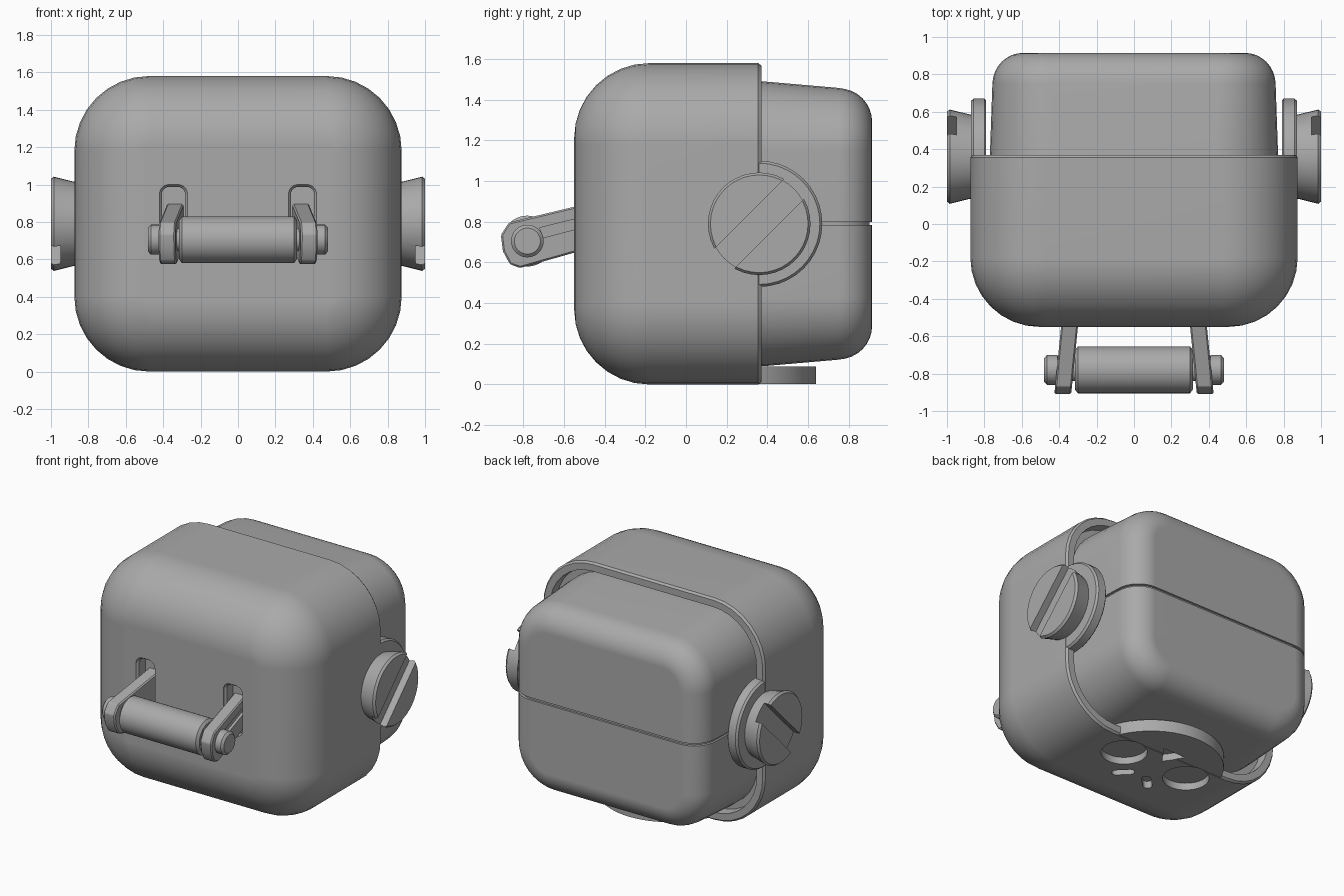
import bpy, bmesh, math
from mathutils import Vector

cube = bpy.data.objects.get("Cube")
if cube:
    bpy.data.objects.remove(cube, do_unlink=True)

GREY = (0.4, 0.4, 0.4, 1)
metal = bpy.data.materials.new("plain grey")
metal.use_nodes = True
metal.diffuse_color = GREY
metal.node_tree.nodes["Principled BSDF"].inputs["Base Color"].default_value = GREY

MID = 0.79      # height of the hinge line
HINGE_Y = 0.36


# ---------- helpers ----------
def rrect(w, h, r, ca=0, cb=MID, n=8):
    """Rounded rectangle outline from half sizes."""
    pts = []
    for k, (sa, sb) in enumerate(((1, 1), (-1, 1), (-1, -1), (1, -1))):
        for i in range(n + 1):
            t = math.pi / 2 * (k + i / n)
            pts.append((ca + sa * (w - r) + r * math.cos(t),
                        cb + sb * (h - r) + r * math.sin(t)))
    return pts


def circle(r, ca=HINGE_Y, cb=MID, n=40):
    return [(ca + r * math.cos(math.tau * i / n),
             cb + r * math.sin(math.tau * i / n)) for i in range(n)]


def loft(name, axis, rings):
    """Closed solid through (distance along axis, outline) rings."""
    place = {"x": lambda a, b, d: (d, a, b),
             "y": lambda a, b, d: (a, d, b),
             "z": lambda a, b, d: (a, b, d)}[axis]
    bm = bmesh.new()
    rows = [[bm.verts.new(place(a, b, d)) for a, b in pts] for d, pts in rings]
    n = len(rows[0])
    for r0, r1 in zip(rows, rows[1:]):
        for i in range(n):
            j = (i + 1) % n
            bm.faces.new((r0[i], r0[j], r1[j], r1[i]))
    bm.faces.new(rows[0])
    bm.faces.new(rows[-1])
    bmesh.ops.recalc_face_normals(bm, faces=bm.faces)
    mesh = bpy.data.meshes.new(name)
    bm.to_mesh(mesh)
    bm.free()
    ob = bpy.data.objects.new(name, mesh)
    mesh.materials.append(metal)
    bpy.context.collection.objects.link(ob)
    return ob


def activate(ob):
    bpy.ops.object.select_all(action='DESELECT')
    ob.select_set(True)
    bpy.context.view_layer.objects.active = ob


def apply_mod(ob, kind, **props):
    mod = ob.modifiers.new(kind.title(), kind)
    for key, value in props.items():
        setattr(mod, key, value)
    activate(ob)
    bpy.ops.object.modifier_apply(modifier=mod.name)


def boolean(ob, other, operation='DIFFERENCE'):
    apply_mod(ob, 'BOOLEAN', object=other, operation=operation, solver='EXACT')
    bpy.data.objects.remove(other, do_unlink=True)


def finish(ob, mirror=False):
    if mirror:
        apply_mod(ob, 'MIRROR')
    activate(ob)
    bpy.ops.object.shade_smooth_by_angle(angle=math.radians(33))
    ob.modifiers.new("Even shading", 'WEIGHTED_NORMAL').keep_sharp = True


# ---------- front shell with rounded nose and hollow rim ----------
def shell_ring(y, inset):
    return (y, rrect(0.875 - inset, 0.79 - inset, 0.40 - inset))


R = 0.37
steps = [math.pi / 2 * i / 8 for i in range(9)]
rings = [shell_ring(-0.55 + R * (1 - math.cos(t)), R * (1 - math.sin(t))) for t in steps]
rings += [shell_ring(0.355, 0), shell_ring(0.37, 0.012),
          shell_ring(0.37, 0.06), shell_ring(0.30, 0.065)]
shell = loft("front_shell", "y", rings)

# rounded foot tab reaching back under the rear cover
tab = [(a, max(b, 0.17)) for a, b in circle(0.47, 0, 0.17, 64)
       if b > 0.169]
foot = loft("foot_tab", "z", [(0.003, tab), (0.088, tab)])
boolean(shell, foot, 'UNION')

# recesses under the body: two rounds, a triangle, two slanted slots
cuts = [[(0.09, 0.41), (-0.09, 0.41), (0, 0.28)]]
for s in (1, -1):
    cuts.append(circle(0.15, s * 0.26, 0.21))
    c = math.sqrt(0.5)
    slot = rrect(0.075, 0.03, 0.029, 0, 0, 4)
    cuts.append([(s * (0.1 + c * (a + b)), 0.01 + c * (b - a)) for a, b in slot])
for outline in cuts:
    boolean(shell, loft("recess_cutter", "z", [(-0.1, outline), (0.05, outline)]))

# pockets where the handle arms enter the front
for s in (1, -1):
    def pocket(y, inset):
        return (y, rrect(0.075 - inset, 0.18 - inset, 0.05 - inset, s * 0.345, 0.82, 5))
    boolean(shell, loft("pocket_cutter", "y", [
        pocket(-0.7, 0), pocket(-0.545, 0), pocket(-0.53, 0.013), pocket(-0.46, 0.013)]))
finish(shell)


# ---------- rear cover: two halves over a slightly smaller core ----------
def cover(name, shrink, keep=0, cut_z=0):
    def ring(y, inset, taper):
        i = inset + shrink
        return (y - shrink, rrect(0.77 - taper * 0.4 - i, 0.70 - taper - i, 0.34 - taper - i))
    r = 0.165
    rows = [ring(0.28, 0, 0), ring(0.38, 0, 0), ring(0.75, 0, 0.032)]
    rows += [ring(0.75 + r * math.sin(t), r * (1 - math.cos(t)), 0.034) for t in steps[1:]]
    ob = loft(name, "y", rows)
    if keep:
        bm = bmesh.new()
        bm.from_mesh(ob.data)
        bmesh.ops.bisect_plane(bm, geom=bm.verts[:] + bm.edges[:] + bm.faces[:],
                               plane_co=Vector((0, 0, cut_z)),
                               plane_no=Vector((0, 0, -keep)), clear_outer=True)
        bmesh.ops.holes_fill(bm, edges=[e for e in bm.edges if e.is_boundary])
        bmesh.ops.recalc_face_normals(bm, faces=bm.faces)
        bm.to_mesh(ob.data)
        bm.free()
    finish(ob)


cover("rear_cover_core", 0.014)
cover("rear_cover_upper", 0, 1, 0.80)
cover("rear_cover_lower", 0, -1, 0.783)

# ---------- hinge ears and slotted knobs ----------
ear = loft("hinge_ears", "x", [(0.79, circle(0.30)), (0.80, circle(0.31)),
                               (0.858, circle(0.31)), (0.872, circle(0.298))])
finish(ear, mirror=True)

knob = loft("hinge_knobs", "x", [(0.85, circle(0.222)), (0.88, circle(0.226)),
                                 (0.985, circle(0.252)), (1.0, circle(0.24))])
c = math.sqrt(0.5)
groove = [(HINGE_Y + c * (u - v), MID + c * (u + v))
          for u, v in ((-0.4, -0.068), (0.4, -0.068), (0.4, 0.068), (-0.4, 0.068))]
boolean(knob, loft("slot_cutter", "x", [(0.95, groove), (1.1, groove)]))
finish(knob, mirror=True)

# ---------- front handle ----------
PIN = (-0.78, 0.705)
outline = [(-0.44, 0.90), (-0.87, 0.797), (-0.91, 0.735), (-0.90, 0.655),
           (-0.865, 0.59), (-0.815, 0.573), (-0.44, 0.679)]
arm = loft("handle_arms", "x", [(0.30, outline), (0.39, outline)])
apply_mod(arm, 'BEVEL', width=0.008, segments=1, limit_method='ANGLE')
channel = [(-0.43, 0.843), (-0.72, 0.77), (-0.70, 0.722), (-0.43, 0.793)]
boolean(arm, loft("channel_cutter", "x", [(0.37, channel), (0.5, channel)]))
for v in arm.data.vertices:          # arms spread outward toward the grip
    v.co.x += (-0.55 - v.co.y) * 0.1
finish(arm, mirror=True)

pin = loft("handle_pins", "x", [(0.28, circle(0.06, *PIN)), (0.40, circle(0.06, *PIN)),
                                (0.41, circle(0.08, *PIN)), (0.465, circle(0.08, *PIN)),
                                (0.48, circle(0.064, *PIN))])
finish(pin, mirror=True)

roller = loft("handle_grip", "x", [(x, circle(r, *PIN)) for x, r in (
    (-0.315, 0.105), (-0.30, 0.125), (0.30, 0.125), (0.315, 0.105))])
finish(roller)
